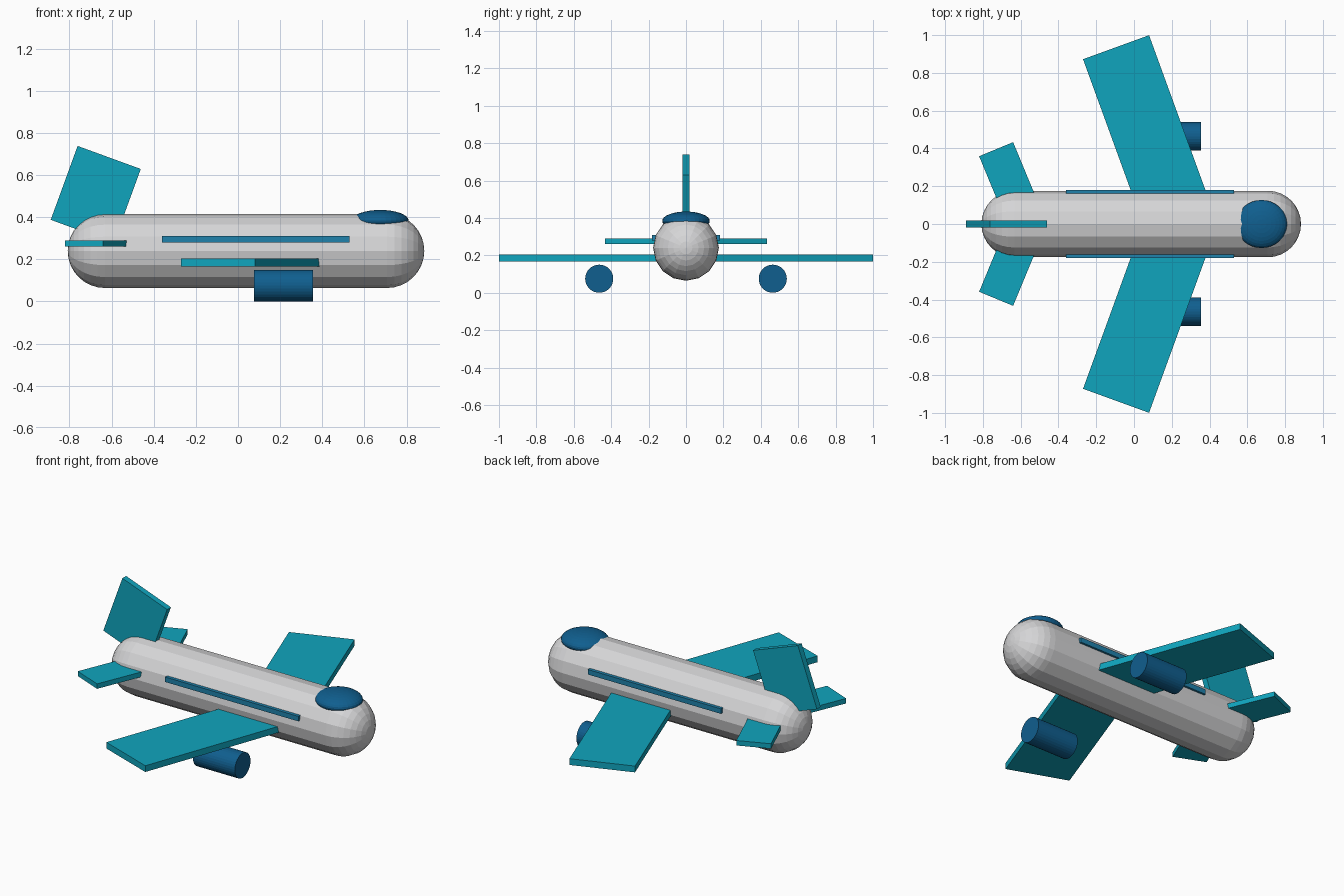
import bpy, bmesh
from math import sin, cos, pi, radians
from mathutils import Matrix, Vector

cube = bpy.data.objects.get("Cube")
if cube:
    bpy.data.objects.remove(cube, do_unlink=True)


def material(name, rgb):
    m = bpy.data.materials.new(name)
    m.use_nodes = True
    m.diffuse_color = (*rgb, 1)
    m.node_tree.nodes["Principled BSDF"].inputs["Base Color"].default_value = (*rgb, 1)
    return m


GREY = material("light_grey", (0.67, 0.67, 0.68))
TEAL = material("teal", (0.005, 0.376, 0.515))
NAVY = material("deep_blue", (0.005, 0.114, 0.275))
BLUE = material("window_blue", (0.014, 0.223, 0.413))


def finish(name, bm, mat):
    bmesh.ops.recalc_face_normals(bm, faces=bm.faces)
    mesh = bpy.data.meshes.new(name)
    bm.to_mesh(mesh)
    bm.free()
    mesh.materials.append(mat)
    ob = bpy.data.objects.new(name, mesh)
    bpy.context.collection.objects.link(ob)
    return ob


def box(name, centre, size, mat, angle=0, axis="Z"):
    bm = bmesh.new()
    bmesh.ops.create_cube(bm, size=1, matrix=Matrix.Translation(centre)
                          @ Matrix.Rotation(radians(angle), 4, axis)
                          @ Matrix.Diagonal((*size, 1)))
    return finish(name, bm, mat)


def swept_panel(name, tip, chord, length, thick, sweep, side):
    # Slab running from its tip centre inward to a root hidden in the body
    a = radians(sweep)
    x = tip[0] + sin(a) * length / 2
    y = tip[1] - cos(a) * length / 2
    box(name, (x, side * y, tip[2]), (chord, length, thick), TEAL, side * sweep)


# Fuselage: capsule lathed round the x axis
R, SIDES, STEPS, AXIS_Z = 0.176, 16, 8, 0.24
TAIL, NOSE = -0.632, 0.708
profile = [(TAIL - R * cos(t), R * sin(t)) for t in (pi / 2 * i / STEPS for i in range(1, STEPS + 1))]
profile += [(NOSE + R * sin(t), R * cos(t)) for t in (pi / 2 * i / STEPS for i in range(STEPS))]
bm = bmesh.new()
rings = [[bm.verts.new((x, r * cos(2 * pi * k / SIDES), AXIS_Z + r * sin(2 * pi * k / SIDES)))
          for k in range(SIDES)] for x, r in profile]
ends = [bm.verts.new((x, 0, AXIS_Z)) for x in (TAIL - R, NOSE + R)]
for k in range(SIDES):
    n = (k + 1) % SIDES
    for a, b in zip(rings, rings[1:]):
        bm.faces.new((a[k], a[n], b[n], b[k]))
    bm.faces.new((ends[0], rings[0][n], rings[0][k]))
    bm.faces.new((ends[1], rings[-1][k], rings[-1][n]))
finish("fuselage", bm, GREY)

# Cockpit canopy: flattened ellipsoid set into the top of the nose
bm = bmesh.new()
bmesh.ops.create_uvsphere(bm, u_segments=32, v_segments=16, radius=1,
                          matrix=Matrix.Translation((0.675, 0, 0.384))
                          @ Matrix.Diagonal((0.135, 0.127, 0.05, 1)))
finish("cockpit_canopy", bm, NAVY)

# Tail fin: upright slab leaning back
box("tail_fin", (-0.675, 0, 0.508), (0.319, 0.036, 0.373), TEAL, 20, "Y")

for label, side in (("left", 1), ("right", -1)):
    swept_panel(label + "_wing", (-0.095, 0.936, 0.185), 0.372, 0.93, 0.038, 20, side)
    swept_panel(label + "_tailplane", (-0.73, 0.396, 0.275), 0.195, 0.36, 0.03, 22.5, side)
    box(label + "_window_strip", (0.085, side * 0.171, 0.295), (0.89, 0.02, 0.03), BLUE)
    # Engine under the wing, lying along x
    bm = bmesh.new()
    bmesh.ops.create_cone(bm, cap_ends=True, segments=32, radius1=0.075, radius2=0.075, depth=0.28,
                          matrix=Matrix.Translation((0.216, side * 0.464, 0.075))
                          @ Matrix.Rotation(pi / 2, 4, "Y"))
    finish(label + "_engine", bm, NAVY)
